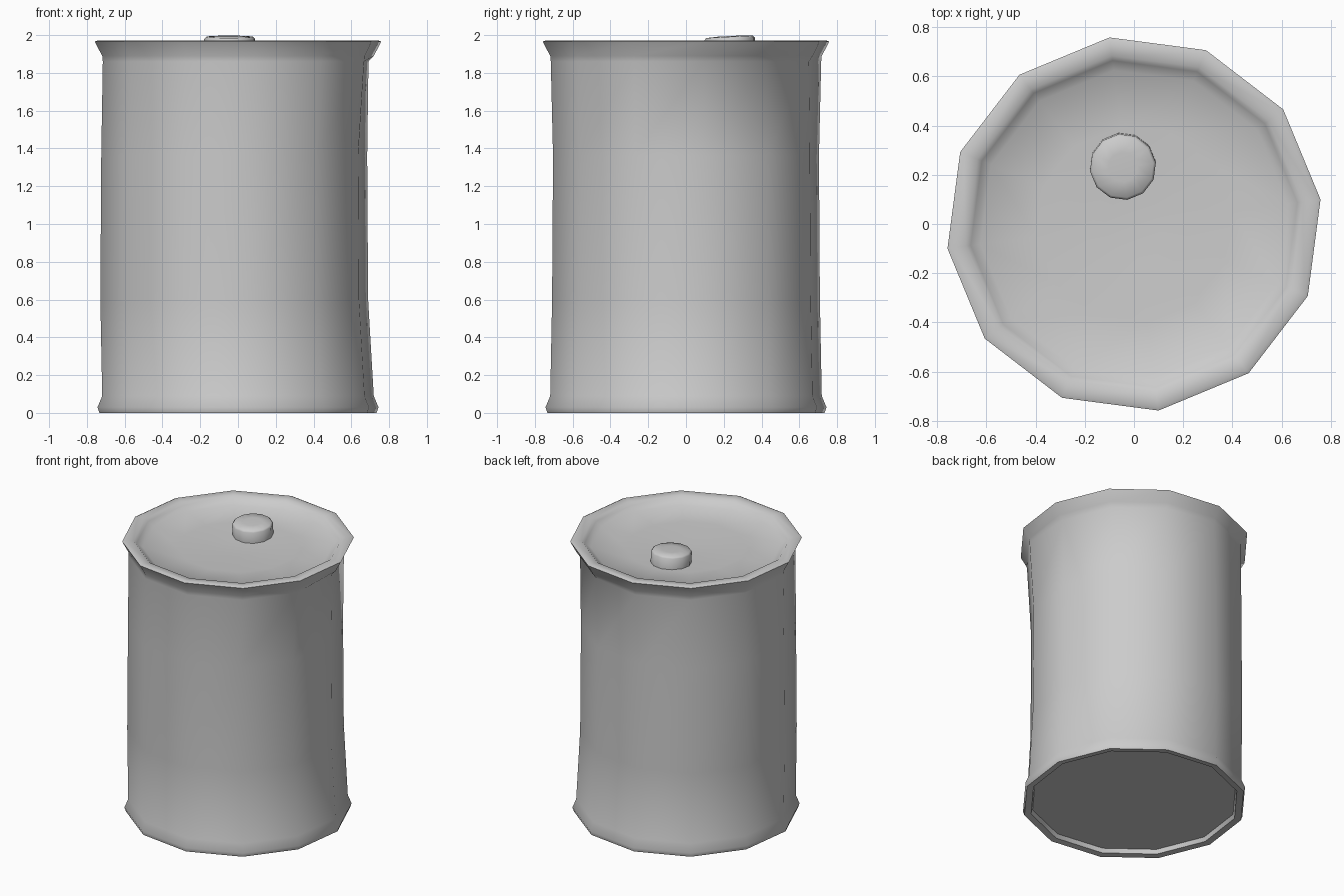
import bpy, bmesh, math
from mathutils import Matrix, Vector

if "Cube" in bpy.data.objects:
    bpy.data.objects.remove(bpy.data.objects["Cube"])

SIDES = 12


def lathe(name, rings, start_deg, smooth_deg, adjust=None):
    """Skin a stack of rings (radius, z, x shift); close first and last ring."""
    bm = bmesh.new()
    loops = []
    for i, (r, z, dx) in enumerate(rings):
        loop = []
        for k in range(SIDES):
            a = math.radians(start_deg) + math.tau * k / SIDES
            p = Vector((r * math.cos(a) + dx, r * math.sin(a), z))
            if adjust:
                p = adjust(i, k, p)
            loop.append(bm.verts.new(p))
        loops.append(loop)
    for a, b in zip(loops, loops[1:]):
        for k in range(SIDES):
            n = (k + 1) % SIDES
            bm.faces.new((a[k], a[n], b[n], b[k]))
    bm.faces.new(list(reversed(loops[0])))
    bm.faces.new(loops[-1])
    bmesh.ops.recalc_face_normals(bm, faces=bm.faces[:])
    me = bpy.data.meshes.new(name)
    bm.to_mesh(me)
    bm.free()
    ob = bpy.data.objects.new(name, me)
    bpy.context.collection.objects.link(ob)
    bpy.ops.object.select_all(action='DESELECT')
    ob.select_set(True)
    bpy.context.view_layer.objects.active = ob
    bpy.ops.object.shade_smooth_by_angle(angle=math.radians(smooth_deg))
    return ob


# Drum: recessed base, bottom lip, battered wall, flared rim, dished lid
drum_rings = [
    (0.685, 0.035, 0), (0.695, 0.005, 0), (0.74, 0.0, 0), (0.75, 0.03, 0),
    (0.725, 0.09, 0), (0.715, 0.60, -0.02), (0.71, 1.36, -0.02),
    (0.722, 1.86, 0), (0.725, 1.89, 0), (0.765, 1.965, 0), (0.75, 1.972, 0),
    (0.69, 1.968, 0), (0.67, 1.95, 0), (0.63, 1.922, 0), (0.40, 1.91, 0),
    (0.12, 1.895, 0),
]


def dent(ring, k, p):
    # shallow dent under the rim on the back right side
    if ring == 7 and k in (0, 1, 2):
        p.x *= 0.965
        p.y *= 0.975
    return p


lathe("drum_body", drum_rings, 7.5, 60, dent)

# Filler cap sitting off centre on the lid, following its slope
cap = lathe("filler_cap", [(0.135, -0.02, 0), (0.135, 0.06, 0),
                           (0.125, 0.071, 0), (0.06, 0.075, 0)], 7.5, 50)
cap.matrix_world = (Matrix.Translation((-0.045, 0.235, 1.92))
                    @ Matrix.Rotation(math.radians(3), 4, 'X'))
